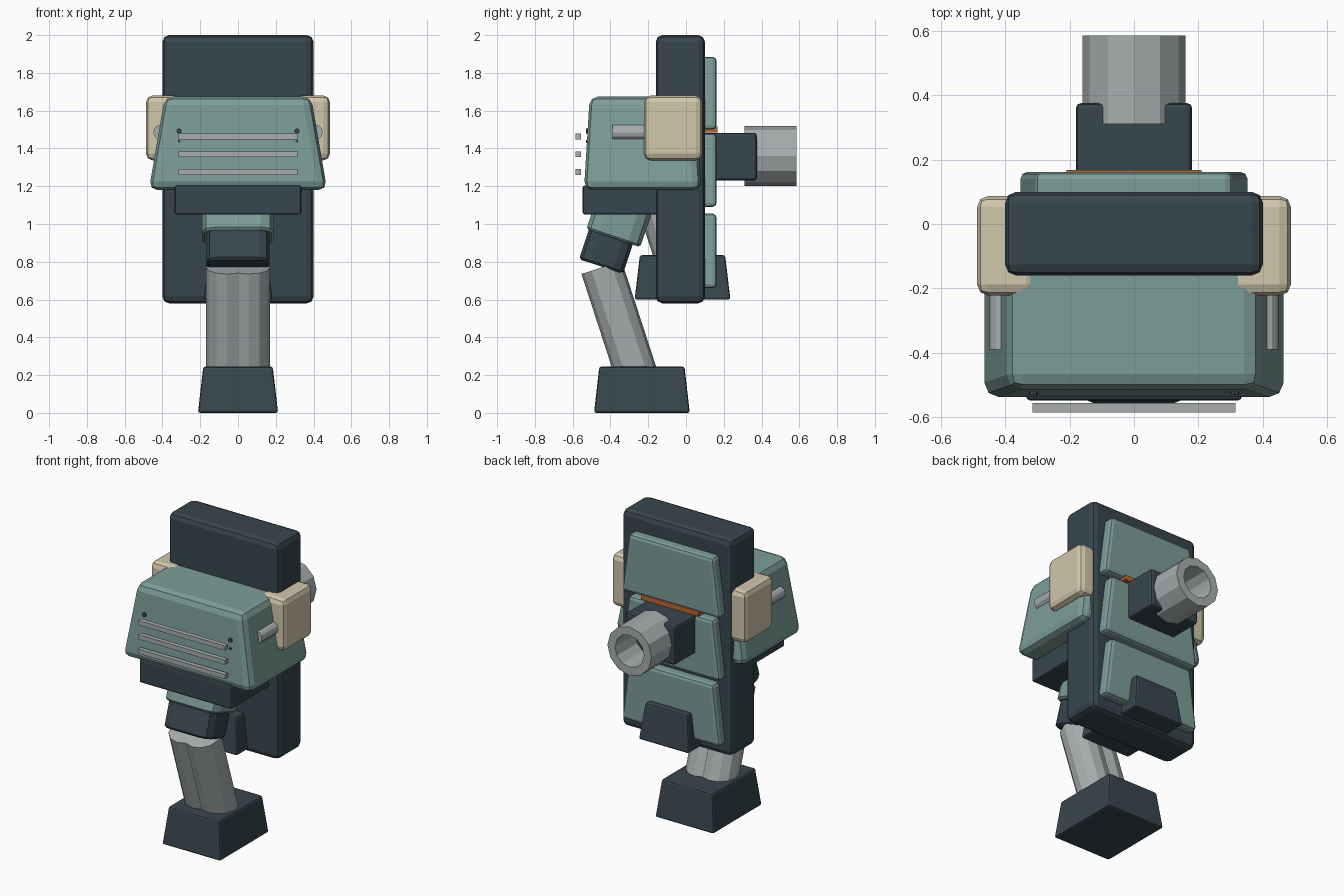
import bpy, bmesh, math
from mathutils import Matrix, Vector

default = bpy.data.objects.get("Cube")
if default:
    bpy.data.objects.remove(default)


def material(name, rgb):
    linear = [((c / 255 + 0.055) / 1.055) ** 2.4 for c in rgb] + [1.0]
    m = bpy.data.materials.new(name)
    m.use_nodes = True
    m.diffuse_color = linear
    m.node_tree.nodes["Principled BSDF"].inputs["Base Color"].default_value = linear
    return m


TEAL = material("dusty teal", (124, 157, 152))
DARK = material("dark slate", (55, 70, 78))
GREY = material("light grey", (168, 174, 175))
SAND = material("sand", (210, 199, 172))
RUST = material("rust orange", (186, 104, 56))


def finish(name, bm, mat, matrix=Matrix()):
    bmesh.ops.transform(bm, matrix=matrix, verts=bm.verts)
    bmesh.ops.recalc_face_normals(bm, faces=bm.faces)
    mesh = bpy.data.meshes.new(name)
    bm.to_mesh(mesh)
    bm.free()
    mesh.materials.append(mat)
    ob = bpy.data.objects.new(name, mesh)
    bpy.context.collection.objects.link(ob)
    return ob


def bevel(bm, edges, width, segments=1):
    bmesh.ops.bevel(bm, geom=edges, offset=width, segments=segments,
                    profile=0.5, affect='EDGES', clamp_overlap=True)


def box(name, mat, x, y, z, edge=0.0, segments=2, taper_x=0.0, taper_y=(0, 0)):
    """Bevelled block from ranges; the tapers pull the top sides inward."""
    bm = bmesh.new()
    bmesh.ops.create_cube(bm, size=1)
    for v in bm.verts:
        sx, sy, sz = (c > 0 for c in v.co)
        v.co = (x[sx], y[sy], z[sz])
        if sz:
            v.co.x += -taper_x if sx else taper_x
            v.co.y += -taper_y[1] if sy else taper_y[0]
    if edge:
        bevel(bm, bm.edges[:], edge, segments)
    return finish(name, bm, mat)


def along(start, end):
    """Matrix placing local z along the line from start to end."""
    a, b = Vector(start), Vector(end)
    return Matrix.Translation((a + b) / 2) @ Matrix.Rotation(
        math.atan2(b.z - a.z, b.y - a.y) - math.pi / 2, 4, 'X')


def limb_block(name, mat, start, end, width, depth, corner):
    bm = bmesh.new()
    bmesh.ops.create_cube(bm, size=1)
    length = (Vector(end) - Vector(start)).length
    bmesh.ops.scale(bm, vec=(width, depth, length), verts=bm.verts)
    bevel(bm, [e for e in bm.edges
               if abs(e.verts[0].co.z - e.verts[1].co.z) > length / 2], corner, 2)
    bevel(bm, [e for e in bm.edges if e.calc_face_angle(0) > 1.2], 0.012)
    return finish(name, bm, mat, along(start, end))


def rod(name, mat, start, end, radius, sides=12):
    bm = bmesh.new()
    length = (Vector(end) - Vector(start)).length
    bmesh.ops.create_cone(bm, cap_ends=True, segments=sides, radius1=radius,
                          radius2=radius, depth=length)
    return finish(name, bm, mat, along(start, end))


# Body core
box("back_slab", DARK, (-.4, .4), (-.16, .1), (.58, 2), .035)
box("chest", TEAL, (-.472, .472), (-.54, .08), (1.18, 1.675), .045,
    taper_x=.085, taper_y=(.03, .03))
box("hip_block", DARK, (-.335, .335), (-.547, -.1), (1.05, 1.205), .012)

# Chest grille and its fixings
for i, z in enumerate((1.463, 1.37, 1.275)):
    box(f"grille_bar_{i + 1}", GREY, (-.315, .315), (-.585, -.555), (z - .015, z + .015))
for side, s in (("left", 1), ("right", -1)):
    for part, z, r in (("upper", 1.492, .014), ("lower", 1.438, .008)):
        rod(f"{side}_{part}_bolt", DARK, (s * .312, -.53, z), (s * .312, -.49, z), r, 8)

    # Shoulders and side rods
    x = sorted((s * .3, s * .487))
    box(f"{side}_shoulder", SAND, x, (-.222, .087), (1.337, 1.68), .035)
    rod(f"{side}_side_rod", GREY, (s * .407, -.39, 1.485), (s * .407, -.15, 1.485), .041)

# Back armour panels
for name, low, high in (("upper", 1.5, 1.885), ("middle", 1.09, 1.48), ("lower", .66, 1.055)):
    box(f"{name}_back_panel", TEAL, (-.355, .355), (.07, .162), (low, high), .022,
        taper_x=.05)
box("back_stripe", RUST, (-.21, .21), (.09, .168), (1.484, 1.516))

# Rear cannon: mount and open barrel
box("cannon_mount", DARK, (-.18, .18), (.09, .375), (1.23, 1.483), .015)
bm = bmesh.new()
rings = []
for radius, y in ((0, .31), (.16, .31), (.16, .585), (.105, .585), (.105, .36), (0, .36)):
    if radius:
        rings.append([bm.verts.new((radius * math.cos(math.tau * k / 12), y,
                                    1.36 + radius * math.sin(math.tau * k / 12)))
                      for k in range(12)])
for a, b in zip(rings, rings[1:]):
    for k in range(12):
        n = (k + 1) % 12
        bm.faces.new((a[k], a[n], b[n], b[k]))
bm.faces.new(rings[0])
bm.faces.new(rings[-1])
finish("cannon_barrel", bm, GREY)

# Front leg upper joints
limb_block("thigh", TEAL, (0, -.385, .925), (0, -.3, 1.18), .38, .3, .07)
limb_block("knee", DARK, (0, -.45, .775), (0, -.385, .97), .335, .245, .06)


# Shin and foot; the rear leg repeats the front one, folded up
def lower_leg(prefix, dy, dz, slim, top):
    for side, s in (("left", 1), ("right", -1)):
        x = s * (.057 - slim)
        low, high = Vector((x, -.245, .15)), Vector((x, -.447, .77))
        rod(f"{prefix}_{side}_shin", GREY, low + Vector((0, dy, dz)),
            low.lerp(high, top) + Vector((0, dy, dz)), .112)
    box(f"{prefix}_foot", DARK, (-.212 + slim, .212 - slim), (-.487 + dy, .02 + dy),
        (dz, dz + .245 - slim / 3), .012, taper_x=.028, taper_y=(.028, .028))


lower_leg("front", 0, 0, 0, 1)
lower_leg("rear", .215, .6, .03, .75)
